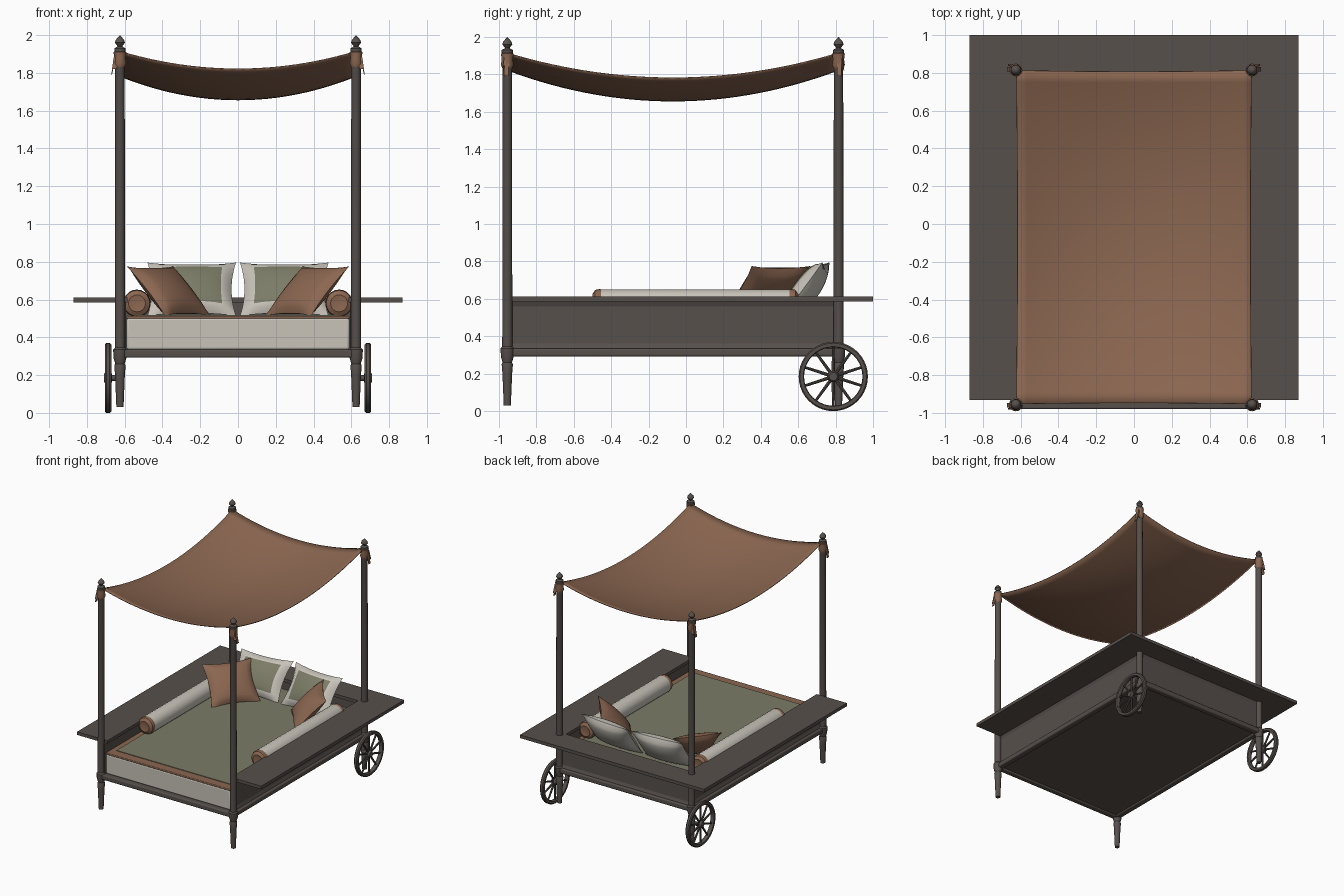
import bpy, bmesh, math
from mathutils import Matrix, Vector

if "Cube" in bpy.data.objects:
    bpy.data.objects.remove(bpy.data.objects["Cube"])


def material(name, color):
    m = bpy.data.materials.new(name)
    m.use_nodes = True
    m.diffuse_color = (*color, 1)
    m.node_tree.nodes["Principled BSDF"].inputs["Base Color"].default_value = (*color, 1)
    return m


WOOD = material("dark wood", (0.095, 0.08, 0.072))
TAN = material("tan cloth", (0.26, 0.135, 0.082))
GREEN = material("sage cloth", (0.2, 0.2, 0.135))
WHITE = material("off white cloth", (0.58, 0.55, 0.49))


def finish(name, bm, *mats, smooth=False, bevel=0):
    bmesh.ops.recalc_face_normals(bm, faces=bm.faces)
    me = bpy.data.meshes.new(name)
    bm.to_mesh(me)
    bm.free()
    ob = bpy.data.objects.new(name, me)
    bpy.context.collection.objects.link(ob)
    for m in mats:
        me.materials.append(m)
    if bevel:
        mod = ob.modifiers.new("Bevel", "BEVEL")
        mod.width, mod.segments = bevel, 3
    if smooth or bevel:
        bpy.ops.object.select_all(action="DESELECT")
        ob.select_set(True)
        bpy.context.view_layer.objects.active = ob
        bpy.ops.object.shade_smooth_by_angle(angle=math.radians(40))
    return ob


def box(name, lo, hi, mat, bevel=0, inset_dir=None):
    """Box between two corners; the face along inset_dir gets a sunken panel."""
    lo, hi = Vector(lo), Vector(hi)
    bm = bmesh.new()
    bmesh.ops.create_cube(bm, size=1, matrix=Matrix.Translation((lo + hi) / 2)
                          @ Matrix.Diagonal((*(hi - lo), 1)))
    if inset_dir:
        bm.normal_update()
        faces = [f for f in bm.faces if f.normal.dot(Vector(inset_dir)) > 0.9]
        bmesh.ops.inset_individual(bm, faces=faces, thickness=0.043, depth=0)
        bmesh.ops.translate(bm, verts=faces[0].verts, vec=-0.012 * Vector(inset_dir))
    return finish(name, bm, mat, bevel=bevel)


def lathe(name, profile, matrix, mat, closed=False, steps=20):
    """Spin (radius, height) points around local z."""
    bm = bmesh.new()
    vs = [bm.verts.new((r, 0, h)) for r, h in profile]
    pairs = list(zip(vs, vs[1:])) + ([(vs[-1], vs[0])] if closed else [])
    edges = [bm.edges.new(p) for p in pairs]
    bmesh.ops.spin(bm, geom=vs + edges, cent=(0, 0, 0), axis=(0, 0, 1),
                   angle=math.tau, steps=steps)
    bmesh.ops.remove_doubles(bm, verts=bm.verts, dist=0.0002)
    bmesh.ops.transform(bm, verts=bm.verts, matrix=matrix)
    return finish(name, bm, mat, smooth=True)


def cushion(name, center, across, up, w, h, puff, *mats):
    """Stuffed square cushion; a second material fills the middle of its front."""
    bm = bmesh.new()
    n = 14
    for side in (1, -1):
        made = bmesh.ops.create_grid(bm, x_segments=n, y_segments=n, size=1)["verts"]
        for v in made:
            u, t = v.co.x, v.co.y
            bulge = max(0, (1 - u * u) * (1 - t * t)) ** 0.5
            v.co = (u * w / 2 * (1 - 0.1 * (1 - t * t)),
                    t * h / 2 * (1 - 0.1 * (1 - u * u)), side * puff * bulge)
    bmesh.ops.remove_doubles(bm, verts=bm.verts, dist=0.0005)
    if len(mats) > 1:
        for f in bm.faces:
            c = f.calc_center_median()
            if c.z > 0 and abs(c.x) < w * 0.31 and abs(c.y) < h * 0.31:
                f.material_index = 1
    a, b = Vector(across).normalized(), Vector(up).normalized()
    rot = Matrix((a, b, a.cross(b))).transposed().to_4x4()
    bmesh.ops.transform(bm, verts=bm.verts, matrix=Matrix.Translation(center) @ rot)
    return finish(name, bm, *mats, smooth=True)


SIDES = (("left", 1), ("right", -1))
PX, FRONT, BACK = 0.625, -0.955, 0.815
ALONG_X = Matrix.Rotation(math.pi / 2, 4, "Y")
ALONG_Y = Matrix.Rotation(-math.pi / 2, 4, "X")

# Corner posts: tapered leg, collar, shaft and pointed finial in one turning
POST = [(0, .03), (.019, .03), (.026, .2), (.03, .25), (.025, .26), (.034, .29), (.036, .335),
        (.027, .345), (.025, 1.9), (.03, 1.915), (.03, 1.93), (.012, 1.94),
        (.027, 1.96), (.022, 1.975), (0, 2)]
for side, s in SIDES:
    for end, y, d in (("front", FRONT, -1), ("back", BACK, 1)):
        place = Matrix.Translation((s * PX, y, 0))
        lathe(f"{end}_{side}_post", POST, place, WOOD)
        # Canopy knot and hanging tie ends
        lathe(f"{end}_{side}_canopy_tie",
              [(.026, 1.83), (.034, 1.85), (.03, 1.88), (.034, 1.91), (.025, 1.915)], place, TAN)
        for k, (dx, dy) in enumerate(((.042, .005), (.03, .026))):
            bm = bmesh.new()
            x, yy = s * (PX + dx), y + d * dy
            top = Vector((s * (PX + .018), y + d * dy * .6, 1.9))
            tip = Vector((x, yy, 1.79 + .03 * k))
            wide = Vector((0, .012, 0)) if k == 0 else Vector((.012, 0, 0))
            bm.faces.new([bm.verts.new(p) for p in (top - wide, top + wide, tip + wide, tip - wide)])
            finish(f"{end}_{side}_tie_end_{k + 1}", bm, TAN).modifiers.new("Solid", "SOLIDIFY").thickness = .005

# Base frame and panelled walls
for side, s in SIDES:
    xs = sorted((s * .592, s * .622))
    box(f"{side}_wall", (xs[0], FRONT, .33), (xs[1], BACK, .59), WOOD, inset_dir=(s, 0, 0))
    xs = sorted((s * .59, s * .642))
    box(f"{side}_rail", (xs[0], FRONT, .292), (xs[1], BACK, .335), WOOD, bevel=.01)
box("back_wall", (-PX, .795, .33), (PX, .825, .59), WOOD, inset_dir=(0, 1, 0))
box("back_rail", (-PX, .79, .292), (PX, .842, .335), WOOD, bevel=.01)
box("front_rail", (-.65, -.98, .292), (.65, -.93, .335), WOOD, bevel=.01)
box("base_board", (-.6, -.95, .305), (.6, .8, .335), WOOD)

# U-shaped shelf around the sides and back
bm = bmesh.new()
outline = [(.87, -.93), (.87, 1), (-.87, 1), (-.87, -.93), (-.585, -.93), (-.585, .785), (.585, .785), (.585, -.93)]
face = bm.faces.new([bm.verts.new((x, y, .585)) for x, y in outline])
top = bmesh.ops.extrude_face_region(bm, geom=[face])["geom"]
bmesh.ops.translate(bm, verts=[v for v in top if isinstance(v, bmesh.types.BMVert)], vec=(0, 0, .027))
finish("shelf", bm, WOOD)

# Mattress, tan cover and sage throw
box("mattress", (-.59, -.945, .335), (.59, .795, .503), WHITE, bevel=.012)
box("mattress_cover", (-.59, -.945, .498), (.59, .795, .514), TAN, bevel=.006)
box("throw", (-.54, -.87, .512), (.54, .79, .519), GREEN)

# Bolsters along the sides
for side, s in SIDES:
    place = Matrix.Translation((s * .535, 0, .58)) @ ALONG_Y
    lathe(f"{side}_bolster", [(.066, -.48), (.071, -.45), (.071, .55), (.066, .58)], place, WHITE)
    for end, y, d in (("front", -.48, -1), ("back", .58, 1)):
        lathe(f"{side}_bolster_{end}_cap",
              [(.069, y - d * .03), (.073, y - d * .02), (.068, y + d * .005), (.045, y + d * .02), (0, y + d * .012)],
              place, TAN)

# Cushions
for side, s in SIDES:
    cushion(f"{side}_back_cushion", (s * .245, .645, .655), (1, s * -.08, 0), (0, .2, .27),
            .47, .35, .07, WHITE, GREEN)
    cushion(f"{side}_side_cushion", (s * .365, .43, .645), (.25, s * -.32, 0), (s * .2, .156, .26),
            .4, .365, .06, TAN)

# Sagging canopy
bm = bmesh.new()
bmesh.ops.create_grid(bm, x_segments=24, y_segments=30, size=1)
for v in bm.verts:
    a, b = 1 - v.co.x ** 2, 1 - v.co.y ** 2
    v.co = (v.co.x * (.622 - .006 * b), -.07 + v.co.y * (.882 - .006 * a),
            1.915 - .092 * a - .132 * b - .03 * a * b)
canopy = finish("canopy", bm, TAN, smooth=True)
canopy.modifiers.new("Solid", "SOLIDIFY").thickness = .006

# Spoked wheels on stub axles
for side, s in SIDES:
    hub = Matrix.Translation((s * .688, .787, .185)) @ ALONG_X
    lathe(f"{side}_wheel_rim", [(.156, -.012), (.16, -.017), (.178, -.017), (.185, -.009),
                                (.185, .009), (.178, .017), (.16, .017), (.156, .012)],
          hub, WOOD, closed=True, steps=40)
    lathe(f"{side}_wheel_hub", [(0, -.022), (.022, -.022), (.03, -.01), (.03, .01), (.022, .022), (0, .022)],
          hub, WOOD)
    axle = Matrix.Translation((s * .65, .8, .185)) @ ALONG_X
    lathe(f"{side}_axle", [(0, -.035), (.016, -.035), (.016, .035), (0, .035)], axle, WOOD, steps=12)
    bm = bmesh.new()
    for i in range(10):
        spoke = hub @ Matrix.Rotation(math.tau * i / 10, 4, "Z") @ Matrix.Translation((.092, 0, 0)) @ ALONG_X
        bmesh.ops.create_cone(bm, cap_ends=True, segments=8, radius1=.009, radius2=.007, depth=.14, matrix=spoke)
    finish(f"{side}_wheel_spokes", bm, WOOD, smooth=True)
